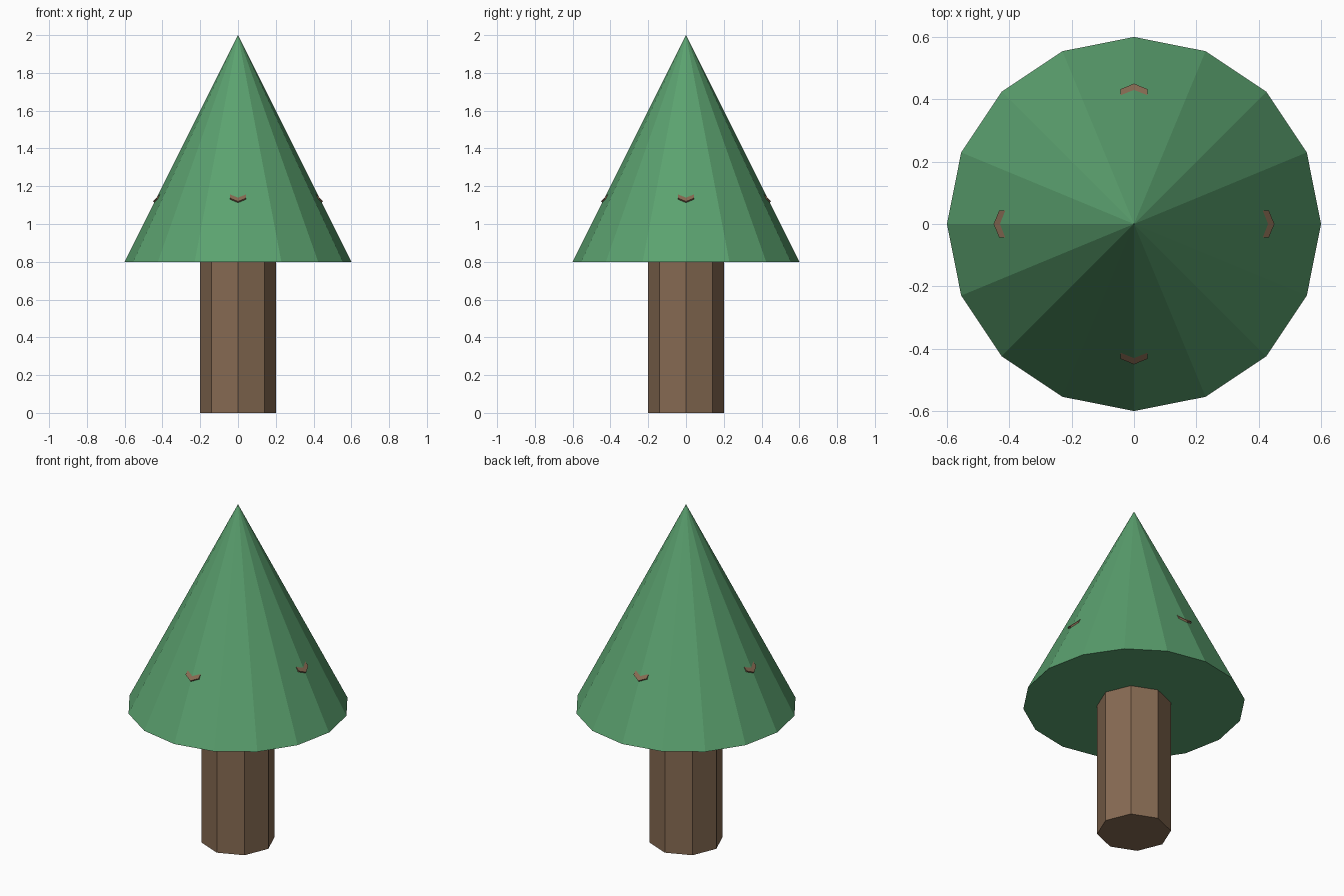
import bpy
from math import radians, pi, cos, sin
from mathutils import Matrix

if "Cube" in bpy.data.objects:
    bpy.data.objects.remove(bpy.data.objects["Cube"])


def material(name, color):
    m = bpy.data.materials.new(name)
    m.diffuse_color = (*color, 1)
    m.use_nodes = True
    m.node_tree.nodes["Principled BSDF"].inputs["Base Color"].default_value = m.diffuse_color
    return m


bark = material("bark", (0.24, 0.145, 0.085))
leaf = material("needles", (0.105, 0.36, 0.16))


def part(name, sides, r1, r2, depth, matrix, mat):
    # Flat-shaded cone or cylinder with its first corner on the x axis
    bpy.ops.mesh.primitive_cone_add(vertices=sides, radius1=r1, radius2=r2, depth=depth)
    ob = bpy.context.object
    ob.name = name
    ob.matrix_world = matrix
    ob.data.materials.append(mat)
    return ob


# Trunk and canopy
part("trunk", 8, 0.2, 0.2, 0.8, Matrix.Translation((0, 0, 0.4)), bark)
part("canopy", 16, 0.6, 0, 1.2, Matrix.Translation((0, 0, 1.4)), leaf)

# Four upward-slanting branches whose tips just break the canopy surface
LENGTH, TILT = 0.3, radians(45)
tip = (0.415, 0, 1.155)
for i in range(4):
    m = (Matrix.Rotation(i * pi / 2, 4, 'Z') @ Matrix.Translation(tip)
         @ Matrix.Rotation(TILT, 4, 'Y') @ Matrix.Translation((0, 0, -LENGTH / 2))
         @ Matrix.Rotation(pi / 2, 4, 'Z'))
    part(f"branch_{i + 1}", 6, 0.05, 0.05, LENGTH, m, bark)
